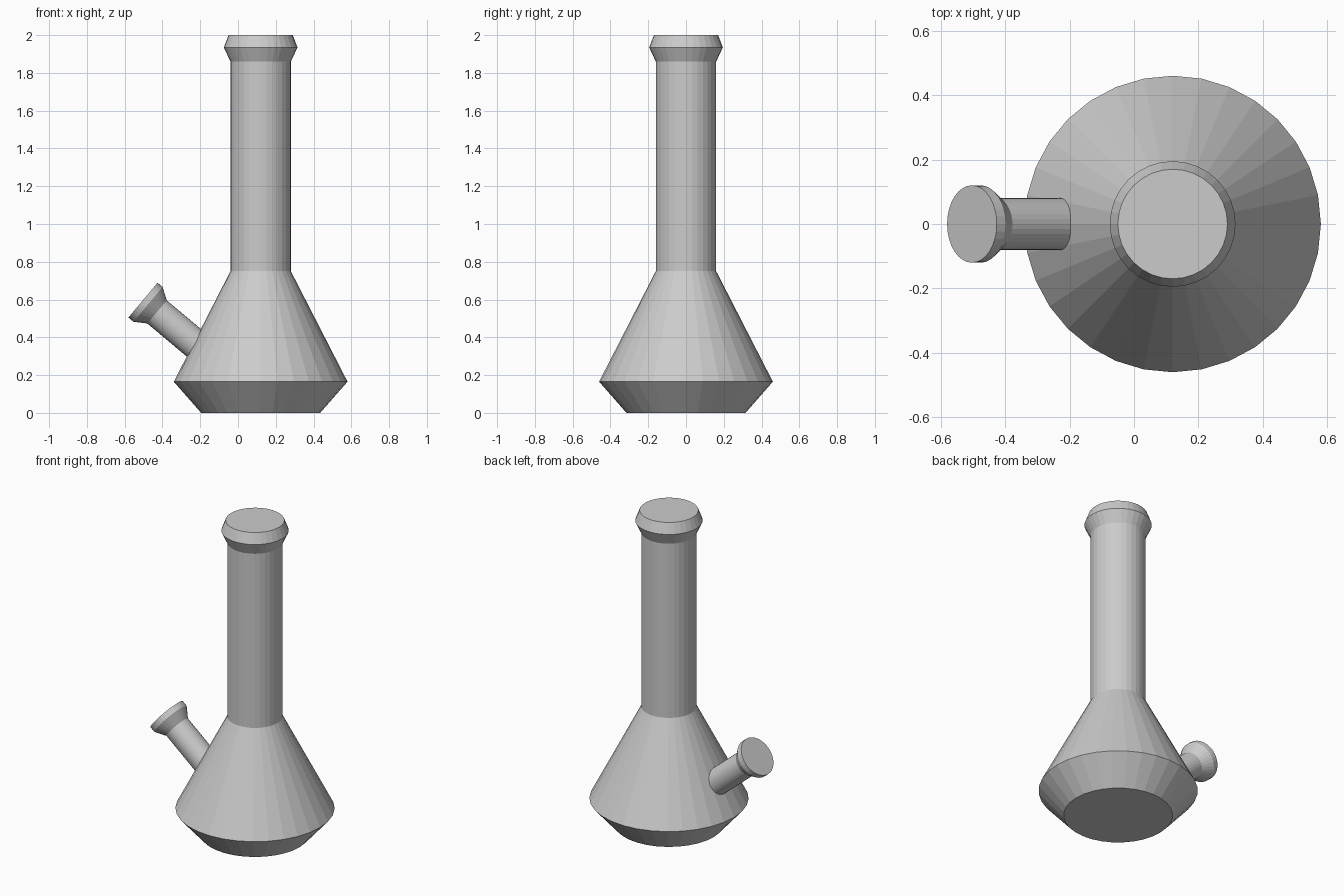
import bpy, bmesh, math
from mathutils import Matrix, Vector

if "Cube" in bpy.data.objects:
    bpy.data.objects.remove(bpy.data.objects["Cube"])

SIDES = 32


def lathe(name, profile, matrix):
    """Closed solid of revolution from (radius, height) points, bottom to top."""
    bm = bmesh.new()
    rings = []
    for r, z in profile:
        rings.append([bm.verts.new((r * math.cos(a), r * math.sin(a), z))
                      for a in (2 * math.pi * i / SIDES for i in range(SIDES))])
    for low, high in zip(rings, rings[1:]):
        for i in range(SIDES):
            j = (i + 1) % SIDES
            bm.faces.new((low[i], low[j], high[j], high[i]))
    bm.faces.new(rings[0][::-1])
    bm.faces.new(rings[-1])
    mesh = bpy.data.meshes.new(name)
    bm.to_mesh(mesh)
    bm.free()
    obj = bpy.data.objects.new(name, mesh)
    obj.matrix_world = matrix
    bpy.context.collection.objects.link(obj)
    return obj


# Flask body: tapered foot, cone, straight neck and flared lip
lathe("flask_body",
      [(0.315, 0), (0.46, 0.165), (0.16, 0.75), (0.16, 1.86), (0.195, 1.935), (0.17, 2.0)],
      Matrix.Translation((0.12, 0, 0)))

# Side spout: tilted 50 degrees from vertical towards -x, sunk into the cone
tilt = Matrix.Rotation(math.radians(-50), 4, 'Y')
axis = tilt @ Vector((0, 0, 1))
mouth = Vector((-0.503, 0, 0.597))
length = 0.43
lathe("side_spout",
      [(0.08, 0), (0.08, length - 0.097), (0.12, length - 0.035), (0.12, length)],
      Matrix.Translation(mouth - axis * length) @ tilt)
